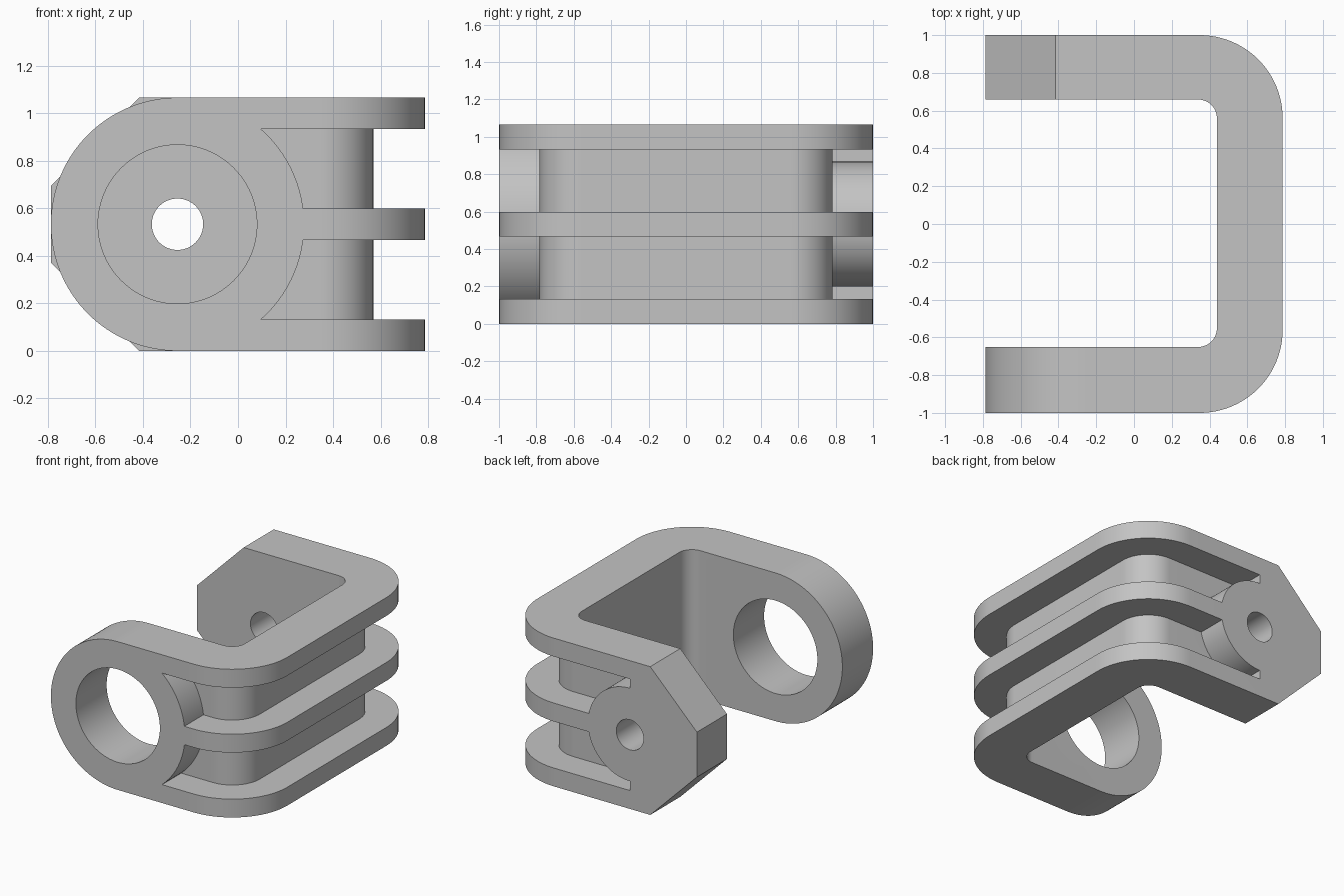
import bpy, bmesh
from math import sin, cos, pi, radians

if "Cube" in bpy.data.objects:
    bpy.data.objects.remove(bpy.data.objects["Cube"], do_unlink=True)

HEIGHT = 1.065
MID = HEIGHT / 2
LEFT = -0.787
HOLE_X = LEFT + MID
FIN = 0.132
GROOVE = (HEIGHT - 3 * FIN) / 2

grey = bpy.data.materials.new("grey")
grey.use_nodes = True
colour = (0.55, 0.55, 0.55, 1)
grey.diffuse_color = colour
grey.node_tree.nodes["Principled BSDF"].inputs["Base Color"].default_value = colour


def arc(cx, cy, r, start, end, steps):
    angles = [start + (end - start) * i / steps for i in range(steps + 1)]
    return [(cx + r * cos(a), cy + r * sin(a)) for a in angles]


def prism(name, outline, low, high, axis="z"):
    """Extrude a flat outline along z, or an x-z outline along y."""
    bm = bmesh.new()
    place = (lambda a, b, d: (a, b, d)) if axis == "z" else (lambda a, b, d: (a, d, b))
    face = bm.faces.new([bm.verts.new(place(a, b, low)) for a, b in outline])
    made = bmesh.ops.extrude_face_region(bm, geom=[face])["geom"]
    verts = [v for v in made if isinstance(v, bmesh.types.BMVert)]
    bmesh.ops.translate(bm, verts=verts, vec=place(0, 0, high - low))
    bmesh.ops.recalc_face_normals(bm, faces=bm.faces)
    mesh = bpy.data.meshes.new(name)
    bm.to_mesh(mesh)
    bm.free()
    mesh.materials.append(grey)
    obj = bpy.data.objects.new(name, mesh)
    bpy.context.collection.objects.link(obj)
    return obj


def cylinder(name, r, low, high):
    return prism(name, arc(HOLE_X, MID, r, 0, 2 * pi, 96)[:-1], low, high, "y")


def cut(target, cutter, keep=False):
    mod = target.modifiers.new("cut", "BOOLEAN")
    mod.operation = "DIFFERENCE"
    mod.solver = "EXACT"
    mod.object = cutter
    bpy.context.view_layer.objects.active = target
    bpy.ops.object.modifier_apply(modifier=mod.name)
    if not keep:
        bpy.data.objects.remove(cutter, do_unlink=True)


def bend(x_end, x_right, front, back, r):
    """U-shaped path from the front arm round to the back arm."""
    return ([(x_end, front)]
            + arc(x_right - r, front + r, r, -pi / 2, 0, 24)
            + arc(x_right - r, back - r, r, 0, pi / 2, 24)
            + [(x_end, back)])


# Bent bracket body
body = prism("bracket", bend(LEFT, -LEFT, -1, 1, 0.44)
             + bend(LEFT, 0.439, -0.651, 0.659, 0.1)[::-1], 0, HEIGHT)

# Rounded end of the front arm
cut(body, prism("round_end_cutter", arc(HOLE_X, MID, MID, pi / 2, 3 * pi / 2, 64)
                + [(HOLE_X, -0.1), (-1, -0.1), (-1, HEIGHT + 0.1), (HOLE_X, HEIGHT + 0.1)],
                -1.2, -0.3, "y"))

# Chamfered corners of the back arm
for name, edge, out in (("lower_chamfer", 0, -1), ("upper_chamfer", HEIGHT, 1)):
    reach = 0.371 + 0.1
    outline = [(LEFT - 0.1, edge - out * reach), (LEFT - 0.1, edge + out * 0.1),
               (LEFT + reach, edge + out * 0.1)]
    cut(body, prism(name, outline, 0.3, 1.2, "y"))

# Two outer grooves, stopped by a round boss on each arm
bosses = [cylinder("front_boss", MID, -1.4, -0.5), cylinder("back_boss", 0.334, 0.5, 1.4)]
for i in range(2):
    low = FIN + i * (GROOVE + FIN)
    groove = prism("groove_cutter", bend(HOLE_X, 0.95, -1.16, 1.16, 0.6)
                   + bend(HOLE_X, 0.569, -0.783, 0.783, 0.222)[::-1], low, low + GROOVE)
    for boss in bosses:
        cut(groove, boss, keep=True)
    cut(body, groove)
for boss in bosses:
    bpy.data.objects.remove(boss, do_unlink=True)

# Large front hole and small back hole
cut(body, cylinder("large_hole", 0.334, -1.2, -0.3))
cut(body, cylinder("small_hole", 0.108, 0.3, 1.2))

# Smooth curves with sharp edges
bpy.ops.object.select_all(action="DESELECT")
body.select_set(True)
bpy.context.view_layer.objects.active = body
bpy.ops.object.shade_smooth_by_angle(angle=radians(25))
